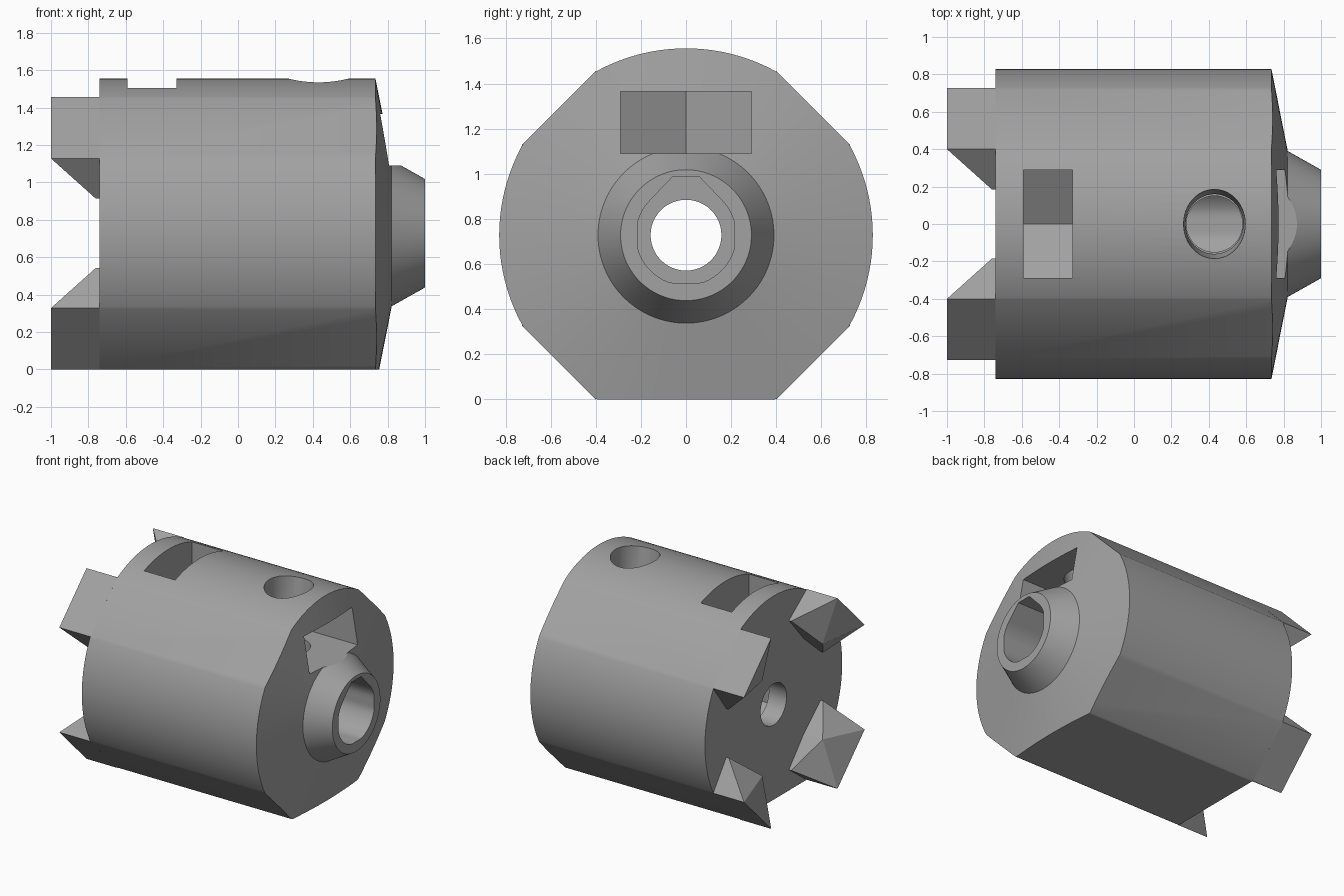
import bpy, bmesh, math
from mathutils import Vector

if "Cube" in bpy.data.objects:
    bpy.data.objects.remove(bpy.data.objects["Cube"])

AX = 0.728          # height of the main axis
R = 0.828           # body radius

grey = bpy.data.materials.new("grey")
grey.diffuse_color = (0.36, 0.36, 0.36, 1)
grey.use_nodes = True
grey.node_tree.nodes["Principled BSDF"].inputs["Base Color"].default_value = grey.diffuse_color


def finish(name, bm):
    bmesh.ops.recalc_face_normals(bm, faces=bm.faces)
    me = bpy.data.meshes.new(name)
    bm.to_mesh(me)
    bm.free()
    ob = bpy.data.objects.new(name, me)
    bpy.context.collection.objects.link(ob)
    me.materials.append(grey)
    return ob


def loft(name, rings):
    """Closed solid through rings with equal point counts."""
    bm = bmesh.new()
    vs = [[bm.verts.new(p) for p in ring] for ring in rings]
    n = len(vs[0])
    for a, b in zip(vs, vs[1:]):
        for i in range(n):
            j = (i + 1) % n
            bm.faces.new((a[i], a[j], b[j], b[i]))
    bm.faces.new(vs[0])
    bm.faces.new(vs[-1])
    return finish(name, bm)


def circle(r, n, r2=None):
    return [(r * math.cos(2 * math.pi * i / n), (r2 or r) * math.sin(2 * math.pi * i / n))
            for i in range(n)]


def along_x(x, pts):
    return [(x, y, AX + z) for y, z in pts]


def along_z(z, pts, cx=0.0):
    return [(cx + x, y, z) for x, y in pts]


def boolean(ob, cutter, op='DIFFERENCE'):
    m = ob.modifiers.new(op.lower(), 'BOOLEAN')
    m.operation, m.object, m.solver = op, cutter, 'EXACT'
    bpy.context.view_layer.objects.active = ob
    bpy.ops.object.modifier_apply(modifier=m.name)
    bpy.data.objects.remove(cutter)


# Body: turned cylinder with a shallow cone end, trimmed by flats
N = 128
body = loft("coupling_body", [along_x(x, circle(r, N)) for x, r in
                              ((-0.74, R), (0.735, R), (0.822, 0.39), (1.0, 0.29))])
d = 0.7975 * math.sqrt(2)
flats = [(d - 0.728, -0.728), (d - 0.05, -0.05), (d - 0.05, 0.05), (d - 1, 1),
         (1 - d, 1), (0.05 - d, 0.05), (0.05 - d, -0.05), (0.728 - d, -0.728)]
boolean(body, loft("flats", [along_x(x, flats) for x in (-1.2, 1.2)]), 'INTERSECT')

# Shaft bore: circle with a clipped bottom and a truncated peak on top
rb = 0.222
bore = [(-0.058, 0.26), (0.058, 0.26)]
for i in range(41):
    a = math.radians(45 - 270 * i / 40)
    bore.append((max(-0.215, min(0.215, rb * math.cos(a))), max(-0.213, rb * math.sin(a))))
# keep the outline free of repeated points along the clipped edges
clean = [p for i, p in enumerate(bore) if (Vector(p) - Vector(bore[i - 1])).length > 0.002]
boolean(body, loft("shaft_bore", [along_x(x, clean) for x in (-0.1, 1.1)]))

# Bolt hole through the full length
boolean(body, loft("bolt_hole", [along_x(x, circle(0.157, 48)) for x in (-1.1, 0.0)]))

# Nut slot from above, with a pointed floor
w, tip = 0.29, 0.335
slot = [(-w, 1.2), (w, 1.2), (w, -tip / 2), (0, -tip), (-w, -tip / 2)]
boolean(body, loft("nut_slot", [along_x(x, slot) for x in (-0.59, -0.328)]))

# Nut pocket from the cone end, for the set screw
cx = 0.43
pocket = [(1.1, -w), (1.1, w), (cx - tip / 2, w), (cx - tip, 0), (cx - tip / 2, -w)]
boolean(body, loft("nut_pocket", [along_z(z, pocket) for z in (1.09, 1.365)]))

# Set screw hole, widening upward
boolean(body, loft("screw_hole", [along_z(z, circle(a, 48, b), cx) for z, a, b in
                                  ((0.728, 0.15, 0.15), (1.3, 0.15, 0.15),
                                   (1.54, 0.165, 0.186), (1.7, 0.165, 0.186))]))

# Four wedge teeth on the back end, one per diagonal
for sy, sz, name in ((1, 1, "tooth_back_upper"), (-1, 1, "tooth_front_upper"),
                     (1, -1, "tooth_back_lower"), (-1, -1, "tooth_front_lower")):
    bm = bmesh.new()
    half = [(-1.0, 0.4, 0.728), (-0.76, 0.185, 0.57), (-0.74, 0.4, 0.728), (-0.74, 0.185, 0.57)]
    pts = half + [(x, z, y) for x, y, z in half]
    pts += [(-0.9, 0.364, 0.364), (-0.74, 0.364, 0.364)]
    for x, y, z in pts:
        bm.verts.new((x, sy * y, AX + sz * z))
    res = bmesh.ops.convex_hull(bm, input=bm.verts)
    bmesh.ops.dissolve_limit(bm, angle_limit=0.01, verts=bm.verts, edges=bm.edges)
    finish(name, bm)

# Smooth the round surfaces, keep the machined edges sharp
bpy.ops.object.select_all(action='DESELECT')
body.select_set(True)
bpy.context.view_layer.objects.active = body
bpy.ops.object.shade_smooth_by_angle(angle=math.radians(20))
